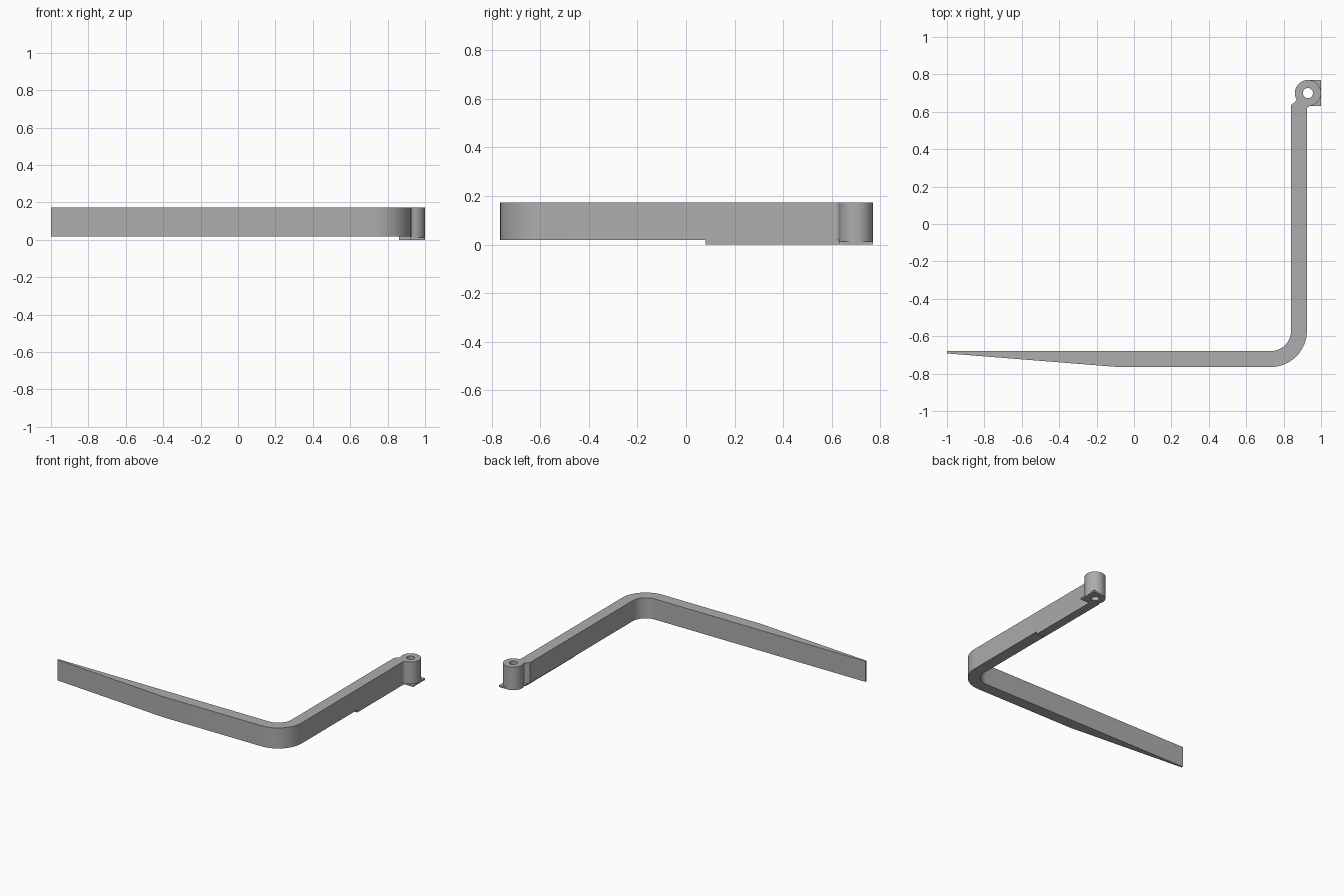
import bpy, bmesh
from math import cos, sin, radians

default = bpy.data.objects.get("Cube")
if default:
    bpy.data.objects.remove(default, do_unlink=True)

GREY = (0.42, 0.42, 0.42, 1)
metal = bpy.data.materials.new("plain grey")
metal.use_nodes = True
metal.diffuse_color = GREY
metal.node_tree.nodes["Principled BSDF"].inputs["Base Color"].default_value = GREY

TOP, BASE = 0.172, 0.019
PIN = (0.93, 0.70)      # hinge axis
PIN_R, HOLE_R = 0.07, 0.027
BEND = (0.73, -0.57)    # centre of the corner bend


def arc(centre, r, start, end, steps=16):
    angles = [radians(start + (end - start) * i / steps) for i in range(steps + 1)]
    return [(centre[0] + r * cos(a), centre[1] + r * sin(a)) for a in angles]


def finish(name, bm):
    bmesh.ops.recalc_face_normals(bm, faces=bm.faces)
    mesh = bpy.data.meshes.new(name)
    bm.to_mesh(mesh)
    bm.free()
    mesh.materials.append(metal)
    obj = bpy.data.objects.new(name, mesh)
    bpy.context.collection.objects.link(obj)
    bpy.ops.object.select_all(action='DESELECT')
    obj.select_set(True)
    bpy.context.view_layer.objects.active = obj
    bpy.ops.object.shade_smooth_by_angle(angle=radians(30))


def extrude(name, outline, z0, z1):
    bm = bmesh.new()
    face = bm.faces.new([bm.verts.new((x, y, z0)) for x, y in outline])
    result = bmesh.ops.extrude_face_region(bm, geom=[face], use_keep_orig=True)
    top = [g for g in result["geom"] if isinstance(g, bmesh.types.BMVert)]
    bmesh.ops.translate(bm, verts=top, vec=(0, 0, z1 - z0))
    finish(name, bm)


# Bent arm: tapered front blade, round corner, side bar and neck at the hinge
arm = [(-1, -0.68), (-1, -0.692), (-0.08, -0.765)]
arm += arc(BEND, 0.195, -90, 0)
arm += arc((0.941, 0.614), 0.016, 180, 90, 6)
arm += arc(PIN, PIN_R, 279, 212, 12)
arm += [(0.84, 0.635)]
arm += arc(BEND, 0.11, 0, -90)
extrude("bent_arm", arm, BASE, TOP)

# Locating rib under the outer half of the side bar
rib = [(0.86, 0.08), (0.925, 0.08), (0.925, 0.63)]
rib += arc(PIN, PIN_R, 268, 212, 10) + [(0.86, 0.65)]
extrude("locating_rib", rib, 0, BASE)

# Square foot plate wrapped around the outer side of the barrel
plate = [(1, 0.77), (1, 0.63)] + arc(PIN, PIN_R, -90, 90, 24)
extrude("foot_plate", plate, 0, 0.012)

# Hollow hinge barrel, lathed from its wall section
bm = bmesh.new()
section = [(HOLE_R, 0), (PIN_R, 0), (PIN_R, TOP), (HOLE_R, TOP)]
ring = [bm.verts.new((PIN[0] + r, PIN[1], z)) for r, z in section]
edges = [bm.edges.new((ring[i], ring[(i + 1) % 4])) for i in range(4)]
bmesh.ops.spin(bm, geom=ring + edges, cent=(*PIN, 0), axis=(0, 0, 1),
               angle=radians(360), steps=48, use_merge=True)
bmesh.ops.remove_doubles(bm, verts=bm.verts, dist=0.0001)
finish("hinge_barrel", bm)
